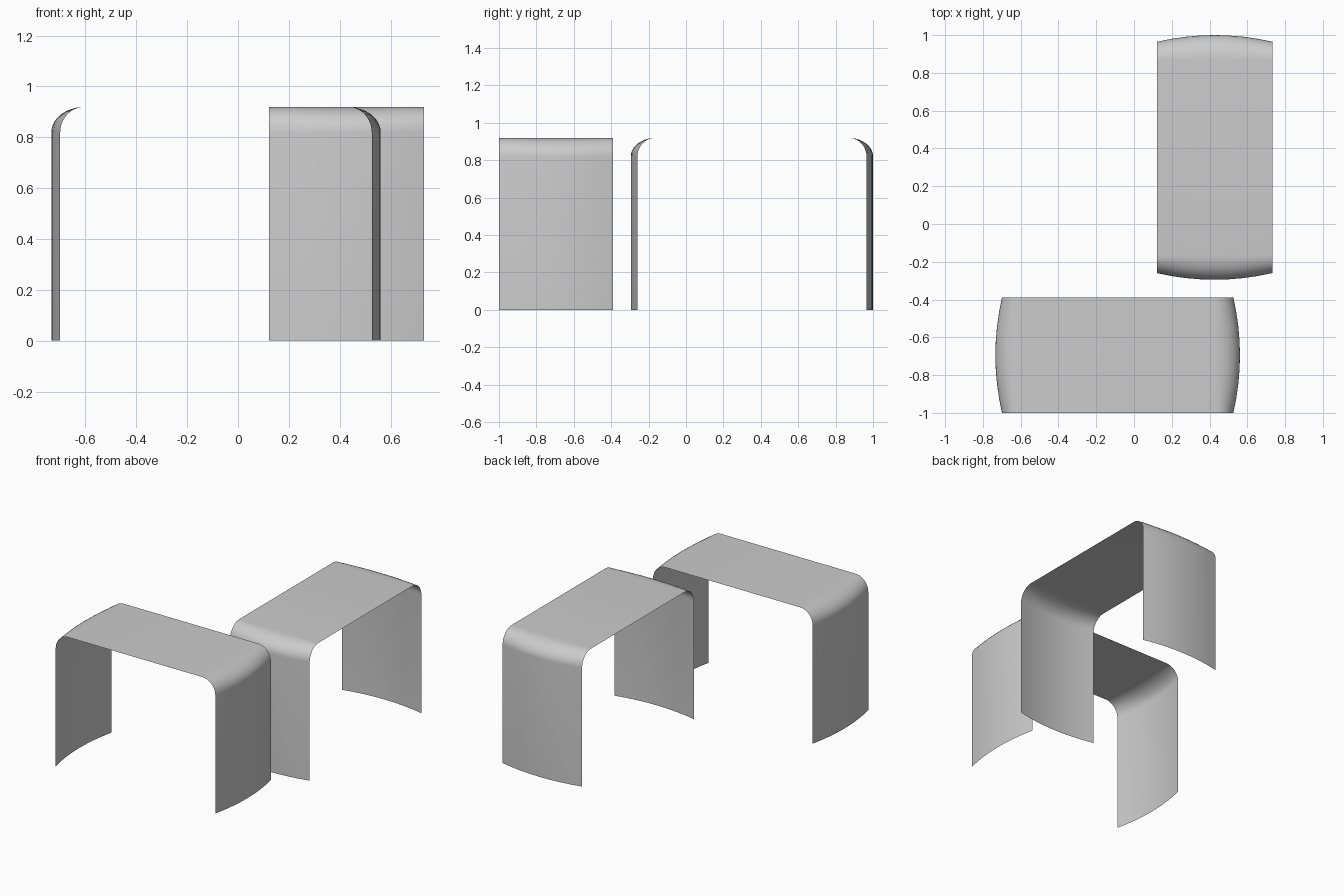
import bpy, bmesh, math

cube = bpy.data.objects.get("Cube")
if cube:
    bpy.data.objects.remove(cube, do_unlink=True)

HEIGHT, HALF_WIDTH = 0.92, 0.305
END, BULGE = 0.6125, 0.035      # half length at the corners, extra length mid-width
FLAT, BEND = 0.515, 0.1         # half length of the flat top, height of the bend
ROWS, STEPS = 8, 10

grey = bpy.data.materials.new("grey sheet")
grey.use_nodes = True
grey.diffuse_color = (0.6, 0.6, 0.6, 1)
grey.node_tree.nodes["Principled BSDF"].inputs["Base Color"].default_value = (0.6, 0.6, 0.6, 1)


def half_profile(length):
    """Leg foot, bent corner and edge of the flat top, for one side."""
    points = [(length, 0)]
    for i in range(STEPS + 1):
        a = math.pi / 2 * i / STEPS
        points.append((FLAT + (length - FLAT) * math.cos(a),
                       HEIGHT - BEND + BEND * math.sin(a)))
    return points


def bent_bench(name, location, angle):
    bm = bmesh.new()
    rows = []
    for r in range(ROWS + 1):
        t = 2 * r / ROWS - 1
        side = half_profile(END + BULGE * (1 - t * t))
        outline = side + [(-x, z) for x, z in reversed(side)]
        rows.append([bm.verts.new((x, t * HALF_WIDTH, z)) for x, z in outline])
    # Skin the neighbouring rows, facing outward
    for a, b in zip(rows, rows[1:]):
        for i in range(len(a) - 1):
            bm.faces.new((a[i], b[i], b[i + 1], a[i + 1]))
    mesh = bpy.data.meshes.new(name)
    bm.to_mesh(mesh)
    bm.free()
    mesh.materials.append(grey)
    obj = bpy.data.objects.new(name, mesh)
    obj.location = location
    obj.rotation_euler.z = angle
    bpy.context.collection.objects.link(obj)
    bpy.ops.object.select_all(action='DESELECT')
    obj.select_set(True)
    bpy.context.view_layer.objects.active = obj
    bpy.ops.object.shade_smooth_by_angle(angle=math.radians(40))


# Two matching benches set at right angles
bent_bench("front_bench", (-0.0865, -0.695, 0), 0)
bent_bench("back_bench", (0.427, 0.3525, 0), math.pi / 2)
